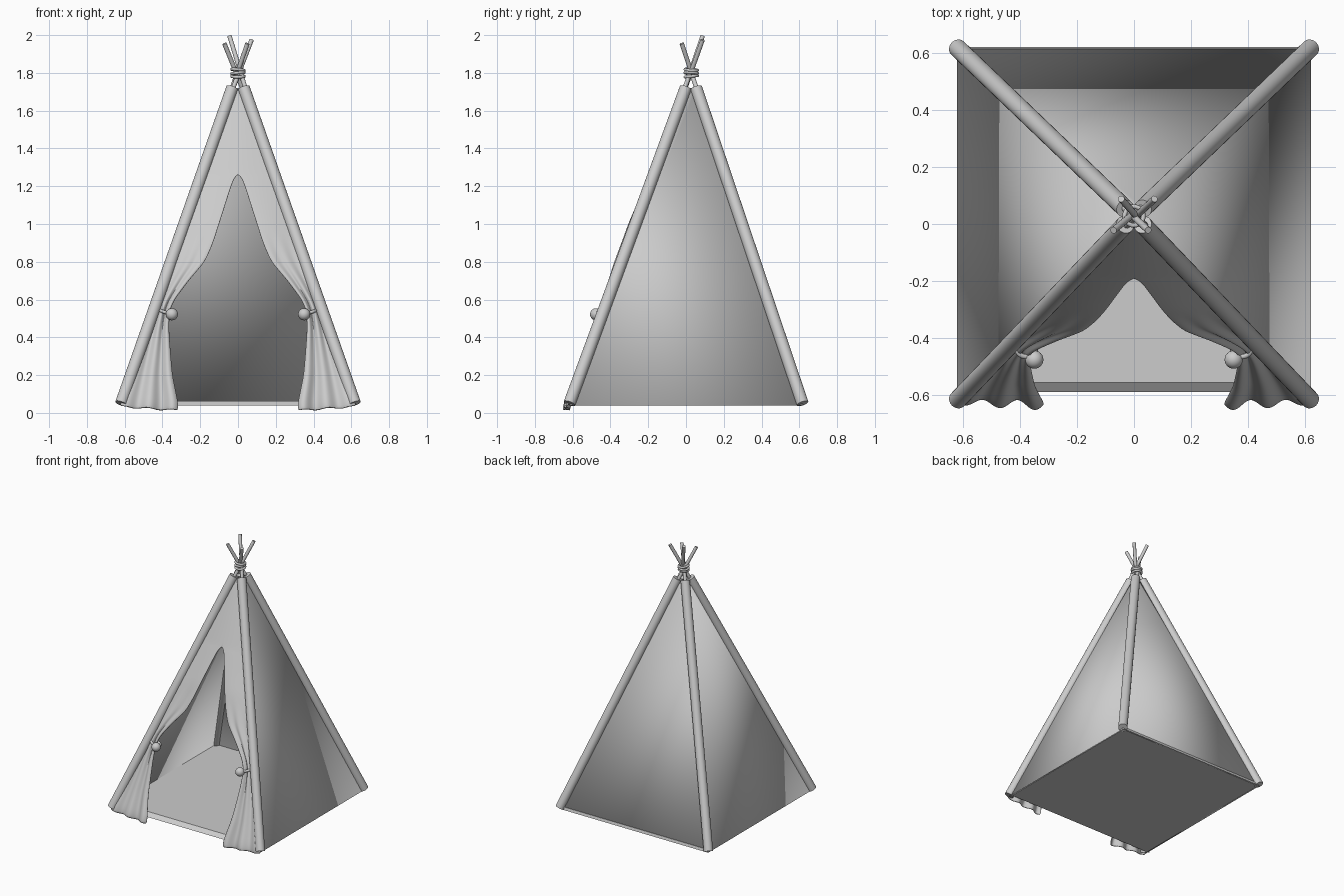
import bpy, bmesh, math
from mathutils import Vector

if "Cube" in bpy.data.objects:
    bpy.data.objects.remove(bpy.data.objects["Cube"])


def make_object(name, bm, angle=40):
    bmesh.ops.recalc_face_normals(bm, faces=bm.faces)
    me = bpy.data.meshes.new(name)
    bm.to_mesh(me)
    bm.free()
    ob = bpy.data.objects.new(name, me)
    bpy.context.collection.objects.link(ob)
    bpy.ops.object.select_all(action='DESELECT')
    ob.select_set(True)
    bpy.context.view_layer.objects.active = ob
    bpy.ops.object.shade_smooth_by_angle(angle=math.radians(angle))
    return ob


def rod(name, a, b, r, sides=20):
    a, b = Vector(a), Vector(b)
    bm = bmesh.new()
    bmesh.ops.create_cone(bm, cap_ends=True, segments=sides, radius1=r, radius2=r, depth=(b - a).length)
    bm.transform((b - a).to_track_quat('Z', 'Y').to_matrix().to_4x4())
    bmesh.ops.translate(bm, verts=bm.verts, vec=(a + b) / 2)
    return make_object(name, bm)


def sheet(name, pts, thickness=0.006):
    bm = bmesh.new()
    bm.faces.new([bm.verts.new(p) for p in pts])
    ob = make_object(name, bm)
    mod = ob.modifiers.new("thickness", 'SOLIDIFY')
    mod.thickness, mod.offset = thickness, 0
    return ob


def loop_tube(name, points, r):
    cu = bpy.data.curves.new(name, 'CURVE')
    cu.dimensions = '3D'
    cu.bevel_depth, cu.bevel_resolution = r, 3
    sp = cu.splines.new('POLY')
    sp.points.add(len(points) - 1)
    for p, c in zip(sp.points, points):
        p.co = (*c, 1)
        
    sp.use_cyclic_u = True
    ob = bpy.data.objects.new(name, cu)
    bpy.context.collection.objects.link(ob)
    return ob


def interp(table, z):
    # table runs from high z to low z
    if z >= table[0][0]:
        return table[0][1]
    for (z0, v0), (z1, v1) in zip(table, table[1:]):
        if z >= z1:
            return v1 + (v0 - v1) * (z - z1) / (z0 - z1)
    return table[-1][1]


# Poles inside fabric sleeves; each pole crosses over to the far side
TIPS = {(-1, -1): (0.072, 0.088, 1.975), (1, -1): (-0.045, 0.088, 1.995),
        (-1, 1): (0.05, -0.022, 1.955), (1, 1): (-0.072, -0.022, 1.955)}
base, top = {}, {}
for (sx, sy), tip in TIPS.items():
    base[sx, sy] = Vector((sx * 0.619, sy * 0.617, 0.05))
    top[sx, sy] = Vector((sx * 0.031, 0.026 + sy * 0.028, 1.72))
    side = ("back" if sy > 0 else "front") + ("_right" if sx > 0 else "_left")
    rod(side + "_sleeve", base[sx, sy], top[sx, sy], 0.032, 24)
    rod(side + "_pole", base[sx, sy].lerp(top[sx, sy], 0.9), tip, 0.012, 12)

# Rope binding
for i in range(3):
    loop_tube(f"rope_{i}", [(0.033 * math.cos(t), 0.028 + 0.033 * math.sin(t),
                             1.782 + 0.017 * i + 0.004 * math.sin(t + i * 2))
                            for t in (k * math.tau / 32 for k in range(32))], 0.008)

# Flat fabric walls
for name, a, b in (("left_wall", (-1, -1), (-1, 1)), ("right_wall", (1, -1), (1, 1)),
                   ("back_wall", (-1, 1), (1, 1))):
    drop = Vector((0, 0, -0.01))
    sheet(name, [base[a] + drop, base[b] + drop, top[b], top[a]])

# Floor slab with a sloped front sill
bm = bmesh.new()
prof = [(-0.59, 0.04), (0.622, 0.04), (0.616, 0.06), (-0.557, 0.064)]
ends = [[bm.verts.new((x, y, z)) for y, z in prof] for x in (-0.612, 0.612)]
bm.faces.new(ends[0])
bm.faces.new(ends[1])
for i in range(4):
    j = (i + 1) % 4
    bm.faces.new((ends[0][i], ends[0][j], ends[1][j], ends[1][i]))
make_object("floor", bm, 20)

# Draped front curtain: half modelled, then mirrored
OPENING = [(1.262, 0), (1.25, 0.014), (1.22, 0.03), (1.1, 0.068), (1.0, 0.1), (0.9, 0.132), (0.8, 0.175),
           (0.7, 0.262), (0.6, 0.337), (0.54, 0.362), (0.45, 0.367), (0.3, 0.356),
           (0.2, 0.347), (0.1, 0.327), (0.05, 0.316), (0.01, 0.318)]
BULGE = [(1.72, 0), (1.26, 0.02), (1.0, 0.036), (0.8, 0.032), (0.53, 0.012), (0.3, 0.008), (0.01, 0.01)]
FOLD = [(0.95, 0), (0.75, 0.006), (0.53, 0.011), (0.3, 0.012), (0.01, 0.02)]
levels = [1.72, 1.6, 1.5, 1.4, 1.32, 1.262, 1.25, 1.22, 1.16, 1.1, 1.05, 1.0, 0.95, 0.9, 0.85, 0.8, 0.75,
          0.7, 0.65, 0.6, 0.57, 0.54, 0.5, 0.45, 0.38, 0.3, 0.25, 0.2, 0.15, 0.1, 0.05, 0.01]
bm = bmesh.new()
N = 28
rows = []
for z in levels:
    t = (max(z, 0.03) - 0.05) / 1.67
    edge = base[1, -1].lerp(top[1, -1], t)
    inner = interp(OPENING, z)
    row = []
    for k in range(N + 1):
        u = k / N
        x = inner + (edge.x - inner) * u
        y = edge.y - interp(BULGE, z) * math.cos(u * math.pi / 2) \
            - interp(FOLD, z) * math.sin(u * 5 * math.pi) * (1 - 0.5 * u)
        low = max(0, 1 - z / 0.2)
        row.append(bm.verts.new((x, y, z + low * (0.022 * u + 0.005 * math.sin(u * 15)))))
    rows.append(row)
for r0, r1 in zip(rows, rows[1:]):
    for k in range(N):
        bm.faces.new((r0[k], r0[k + 1], r1[k + 1], r1[k]))
curtain = make_object("front_curtain", bm, 80)
mir = curtain.modifiers.new("mirror", 'MIRROR')
mir.merge_threshold = 0.0005
sol = curtain.modifiers.new("thickness", 'SOLIDIFY')
sol.thickness, sol.offset = 0.006, 0
curtain.modifiers.new("smooth", 'SUBSURF').levels = 1

# Tie-backs with round toggles
for sx, side in ((-1, "left"), (1, "right")):
    loop_tube(side + "_tie", [(sx * (0.378 + 0.032 * math.cos(t)), -0.44 + 0.026 * math.sin(t),
                               0.53 + 0.011 * math.cos(t))
                              for t in (k * math.tau / 32 for k in range(32))], 0.009)
    bm = bmesh.new()
    bmesh.ops.create_uvsphere(bm, u_segments=24, v_segments=16, radius=0.032)
    bmesh.ops.translate(bm, verts=bm.verts, vec=(sx * 0.35, -0.476, 0.522))
    make_object(side + "_toggle", bm, 60)
